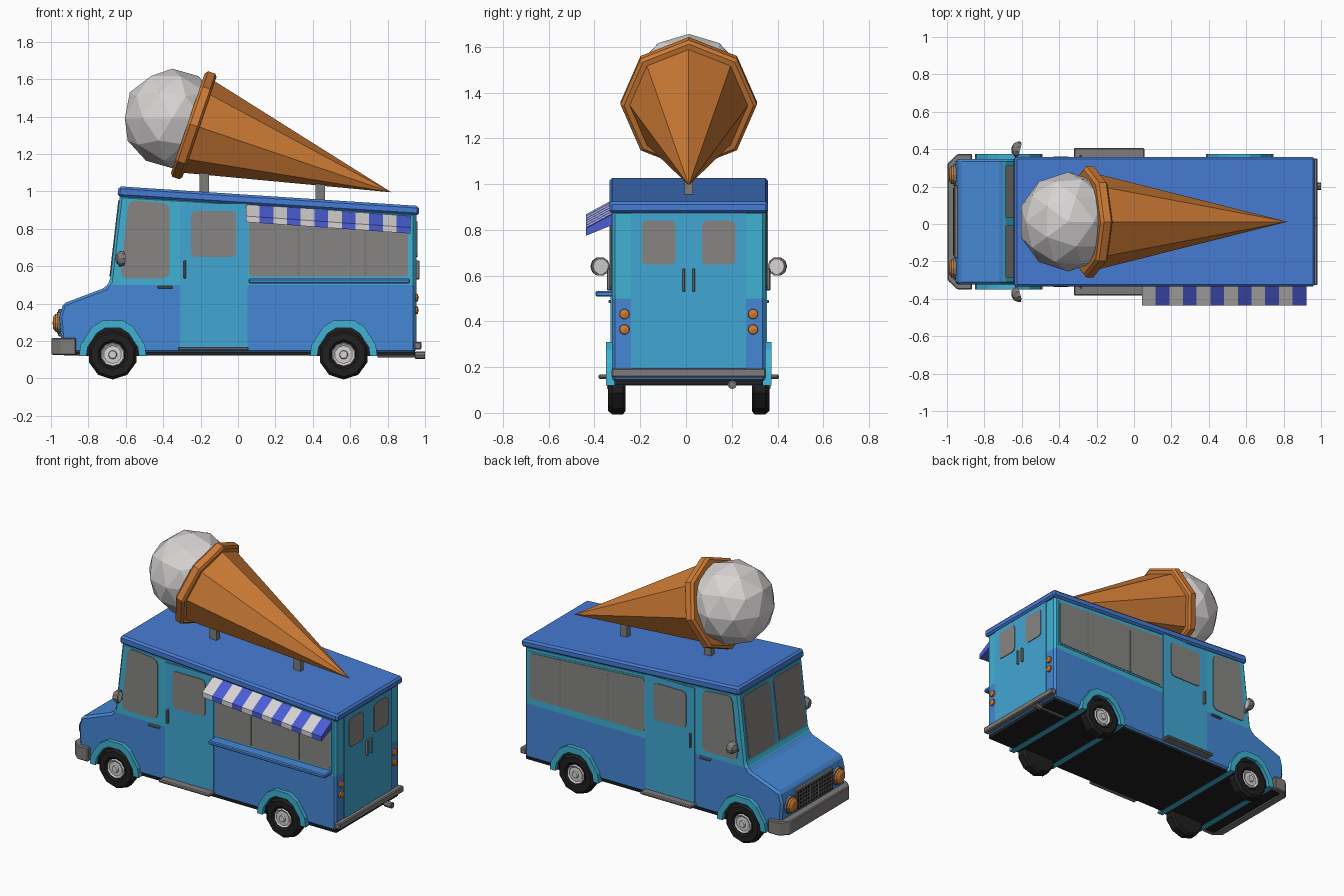
import bpy, bmesh, math
from mathutils import Vector

if "Cube" in bpy.data.objects:
    bpy.data.objects.remove(bpy.data.objects["Cube"])

CY = 0.012          # body centreline


def material(name, rgb):
    m = bpy.data.materials.new(name)
    m.diffuse_color = (*rgb, 1)
    m.use_nodes = True
    m.node_tree.nodes["Principled BSDF"].inputs["Base Color"].default_value = m.diffuse_color
    return m


BLUE = material("body_blue", (0.06, 0.245, 0.66))
ROOF = material("roof_blue", (0.062, 0.2, 0.66))
TEAL = material("trim_teal", (0.05, 0.44, 0.65))
CYAN = material("door_cyan", (0.053, 0.385, 0.65))
GLASS = material("window_grey", (0.24, 0.235, 0.23))
METAL = material("metal_grey", (0.21, 0.2, 0.195))
WHITE = material("cream_white", (0.68, 0.65, 0.65))
ORANGE = material("cone_orange", (0.62, 0.2, 0.036))
BLACK = material("rubber_black", (0.014, 0.014, 0.014))
STRIPE = material("stripe_blue", (0.07, 0.11, 0.66))


def finish(bm, name, *mats):
    bmesh.ops.recalc_face_normals(bm, faces=bm.faces[:])
    me = bpy.data.meshes.new(name)
    bm.to_mesh(me)
    bm.free()
    for m in mats:
        me.materials.append(m)
    ob = bpy.data.objects.new(name, me)
    ob.location.y = CY
    bpy.context.collection.objects.link(ob)
    return ob


def prism_bm(pts, axis, a, b, bevel=0, warp=None):
    """Extrude a 2D outline along x, y or z."""
    put = {'x': lambda u, v, t: (t, u, v), 'y': lambda u, v, t: (u, t, v),
           'z': lambda u, v, t: (u, v, t)}[axis]
    bm = bmesh.new()
    lo, hi = ([bm.verts.new(put(u, v, t)) for u, v in pts] for t in (a, b))
    n = len(pts)
    bm.faces.new(lo[::-1])
    bm.faces.new(hi)
    for i in range(n):
        j = (i + 1) % n
        bm.faces.new((lo[i], lo[j], hi[j], hi[i]))
    bmesh.ops.recalc_face_normals(bm, faces=bm.faces[:])
    if bevel:
        sharp = [e for e in bm.edges if e.calc_face_angle() > 0.5]
        bmesh.ops.bevel(bm, geom=sharp, offset=bevel, segments=1, profile=0.5, affect='EDGES')
    if warp:
        for v in bm.verts:
            v.co = warp(v.co)
    return bm


def prism(name, pts, axis, a, b, mat, bevel=0, warp=None):
    return finish(prism_bm(pts, axis, a, b, bevel, warp), name, mat)


def both(name, pts, d0, d1, mat, bevel=0):
    """The same outline on both long sides."""
    for s, tag in ((-1, "front"), (1, "back")):
        prism(f"{name}_{tag}", pts, 'y', s * d0, s * d1, mat, bevel)


def rect(u0, u1, v0, v1):
    return [(u0, v0), (u1, v0), (u1, v1), (u0, v1)]


def rounded(pts, r):
    """Cut every corner of an outline with a small three-point arc."""
    out = []
    for i, p in enumerate(pts):
        p = Vector(p)
        da = (Vector(pts[i - 1]) - p).normalized() * r
        db = (Vector(pts[(i + 1) % len(pts)]) - p).normalized() * r
        out += [tuple(p + da), tuple(p + (da + db) * 0.3), tuple(p + db)]
    return out


def lathe(name, profile, n, centre, direction, mat, phase=0):
    """Revolve (radius, height) points about an axis."""
    d = Vector(direction).normalized()
    u = Vector((1, 0, 0)) if abs(d.y) > 0.9 else Vector((0, 1, 0))
    w = d.cross(u).normalized()
    u = w.cross(d)
    bm = bmesh.new()
    rings = []
    for r, h in profile:
        k = n if r > 0 else 1
        rings.append([bm.verts.new(Vector(centre) + d * h + u * r * math.cos(t) + w * r * math.sin(t))
                      for t in (phase + 2 * math.pi * i / n for i in range(k))])
    for A, B in zip(rings, rings[1:]):
        for i in range(n):
            j = (i + 1) % n
            f = [A[i % len(A)], A[j % len(A)], B[j % len(B)], B[i % len(B)]]
            bm.faces.new(list(dict.fromkeys(f)))
    return finish(bm, name, mat)


# body shell: blue below the belt line, teal above, black floor
shell = [(-0.94, 0.135), (-0.955, 0.33), (-0.935, 0.40), (-0.71, 0.485), (-0.685, 0.52),
         (-0.632, 0.98), (0.95, 0.885), (0.95, 0.135)]
bm = prism_bm(shell, 'y', -0.336, 0.336, 0.014)
bmesh.ops.bisect_plane(bm, geom=bm.verts[:] + bm.edges[:] + bm.faces[:],
                       plane_co=(0, 0, 0.5), plane_no=(0, 0, 1))
for f in bm.faces:
    f.material_index = 2 if f.normal.z < -0.9 else int(f.calc_center_median().z > 0.5)
finish(bm, "body_shell", BLUE, TEAL, BLACK)
prism("chassis", rect(-0.93, 0.945, -0.325, 0.325), 'z', 0.122, 0.15, BLACK)
prism("roof", [(-0.645, 0.972), (-0.638, 1.027), (0.968, 0.922), (0.968, 0.872)],
      'y', -0.347, 0.347, ROOF, 0.012)

# wheels, wheel wells and full-width fender arches
for x, tag in ((-0.67, "front"), (0.565, "rear")):
    outer = [(-0.18, 0.12), (-0.172, 0.18), (-0.11, 0.275), (-0.055, 0.31), (0.055, 0.31),
             (0.11, 0.275), (0.172, 0.18), (0.18, 0.12)]
    inner = [(u * 0.78, 0.12 + (v - 0.12) * 0.78) for u, v in outer]
    move = lambda ps: [(x + u, v) for u, v in ps]
    prism(f"fender_{tag}", move(outer + inner[::-1]), 'y', -0.362, 0.362, TEAL)
    both(f"wheel_well_{tag}", move(inner), 0.28, 0.339, BLACK)
    for s in (-1, 1):
        c, d = (x, s * 0.276, 0.127), (0, s, 0)
        lathe(f"tyre_{tag}", [(0, 0), (0.12, 0), (0.133, 0.012), (0.133, 0.06), (0.118, 0.076),
                              (0.08, 0.076), (0.07, 0.068), (0, 0.068)], 10, c, d, BLACK, math.pi / 10)
        lathe(f"hub_{tag}", [(0.066, 0.066), (0.06, 0.077), (0.048, 0.07), (0.024, 0.072),
                             (0.02, 0.082), (0, 0.082)], 10, c, d, WHITE, math.pi / 10)

# side doors, windows, handles and steps
both("side_door", rect(-0.31, 0.05, 0.16, 0.935), 0.333, 0.342, CYAN)
both("door_window", rounded(rect(-0.25, -0.01, 0.65, 0.895), 0.025), 0.341, 0.347, GLASS)
both("door_handle", rect(-0.291, -0.277, 0.535, 0.63), 0.34, 0.358, METAL, 0.004)
both("cab_handle", rect(-0.43, -0.35, 0.48, 0.493), 0.333, 0.35, METAL, 0.003)
both("cab_window", rounded([(-0.63, 0.535), (-0.365, 0.535), (-0.365, 0.935), (-0.585, 0.955)], 0.035),
     0.334, 0.341, GLASS)
both("side_step", rect(-0.322, 0.057, 0.148, 0.168), 0.3, 0.394, METAL, 0.006)

# serving windows with dividers
both("serving_frame", [(0.052, 0.535), (0.92, 0.535), (0.92, 0.855), (0.052, 0.91)], 0.333, 0.339, TEAL)
both("serving_window", rounded([(0.06, 0.545), (0.91, 0.545), (0.91, 0.845), (0.06, 0.9)], 0.015),
     0.336, 0.343, GLASS)
for x in (0.325, 0.68):
    both("serving_divider", rect(x - 0.006, x + 0.006, 0.55, 0.855), 0.34, 0.346, METAL)
prism("counter", rect(0.055, 0.92, 0.508, 0.533), 'y', -0.408, -0.33, BLUE, 0.006)

# striped awning, tilted with the roof
X0, W = 0.042, 0.0733
tilt = lambda v: Vector((v.x, v.y, v.z - 0.07 * (v.x - X0)))
for i in range(12):
    prism("awning_stripe", [(-0.335, 0.93), (-0.449, 0.868), (-0.449, 0.836), (-0.335, 0.882)], 'x',
          X0 + i * W, X0 + (i + 1) * W, STRIPE if i % 2 else WHITE, 0, tilt)

# windscreen panes, lying on the slanted cab front
lean = lambda v: Vector((v.x + (v.z - 0.52) * 0.115, v.y, v.z))
for s in (-1, 1):
    pane = rounded([(s * 0.02, 0.545), (s * 0.3, 0.545), (s * 0.3, 0.95), (s * 0.02, 0.95)], 0.02)
    prism("windscreen", pane, 'x', -0.69, -0.682, GLASS, 0, lean)

# grille, headlights and front bumper
prism("grille_frame", rect(-0.195, 0.195, 0.225, 0.37), 'x', -0.962, -0.93, METAL, 0.005)
prism("grille_mesh", rect(-0.18, 0.18, 0.24, 0.355), 'x', -0.965, -0.96, BLACK)
for i in range(4):
    z = 0.26 + i * 0.025
    prism("grille_bar", rect(-0.18, 0.18, z, z + 0.006), 'x', -0.968, -0.963, METAL)
for i in range(13):
    y = -0.168 + i * 0.028
    prism("grille_slat", rect(y - 0.003, y + 0.003, 0.24, 0.355), 'x', -0.968, -0.963, METAL)
for s in (-1, 1):
    c = (-0.945, s * 0.25, 0.297)
    lathe("headlight_rim", [(0, 0), (0.058, 0), (0.058, 0.02), (0, 0.02)], 12, c, (-1, 0, 0), METAL)
    lathe("headlight", [(0.05, 0.015), (0.047, 0.032), (0.03, 0.044), (0, 0.046)], 12, c, (-1, 0, 0), ORANGE)
half = [(-0.865, 0.362), (-0.945, 0.362), (-0.997, 0.312)]
back = [(-0.94, 0.29), (-0.915, 0.325), (-0.865, 0.325)]
prism("front_bumper", half + [(x, -y) for x, y in half[::-1]] + [(x, -y) for x, y in back[::-1]] + back,
      'z', 0.125, 0.217, METAL, 0.006)

# wing mirrors
for s in (-1, 1):
    c, d = (-0.622, s * 0.388, 0.64), (1, -s * 0.25, 0)
    lathe("mirror_housing", [(0, -0.035), (0.026, -0.027), (0.042, -0.005), (0.042, 0.01), (0, 0.01)],
          10, c, d, METAL)
    lathe("mirror_glass", [(0.036, 0.009), (0.034, 0.014), (0, 0.014)], 10, c, d, WHITE)
    prism("mirror_arm", [(s * 0.33, 0.595), (s * 0.38, 0.62), (s * 0.38, 0.635), (s * 0.33, 0.61)],
          'x', -0.637, -0.622, METAL)

# rear doors, lamps, bumper and exhaust
prism("rear_door", rect(-0.253, 0.25, 0.19, 0.875), 'x', 0.946, 0.955, CYAN)
for s in (-1, 1):
    prism("rear_window", rounded(rect(*sorted((s * 0.057, s * 0.205)), 0.648, 0.84), 0.02),
          'x', 0.954, 0.96, GLASS)
    prism("rear_handle", rect(s * 0.022 - 0.006, s * 0.022 + 0.006, 0.53, 0.63), 'x', 0.95, 0.97, METAL, 0.003)
    for z in (0.365, 0.432):
        lathe("tail_lamp", [(0.023, 0), (0.021, 0.013), (0, 0.018)], 10, (0.948, s * 0.281, z), (1, 0, 0), ORANGE)
prism("rear_bumper", rect(-0.338, 0.338, 0.155, 0.195), 'x', 0.94, 0.982, METAL, 0.006)
lathe("exhaust_pipe", [(0, 0), (0.012, 0), (0.012, 0.2), (0.02, 0.205), (0.02, 0.255), (0.012, 0.255),
                       (0.012, 0.23), (0, 0.23)], 8, (0.745, 0.19, 0.124), (1, 0, 0), METAL)

# giant cone with scoop on two posts
axis, base = Vector((1.06, 0, -0.36)), (-0.24, 0, 1.355)
lathe("cone", [(0.262, 0.02), (0, axis.length)], 8, base, axis, ORANGE)
lathe("cone_rim", [(0, -0.03), (0.28, -0.03), (0.298, -0.016), (0.298, 0.024), (0.283, 0.036), (0.25, 0.036)],
      8, base, axis, ORANGE)
bm = bmesh.new()
bmesh.ops.create_icosphere(bm, subdivisions=2, radius=0.266)
bmesh.ops.translate(bm, verts=bm.verts[:], vec=(-0.352, 0, 1.39))
finish(bm, "scoop", WHITE)
for x, z0, z1 in ((-0.18, 0.97, 1.13), (0.44, 0.93, 1.06)):
    prism("cone_post", rect(x - 0.025, x + 0.025, z0, z1), 'y', -0.018, 0.018, METAL)
